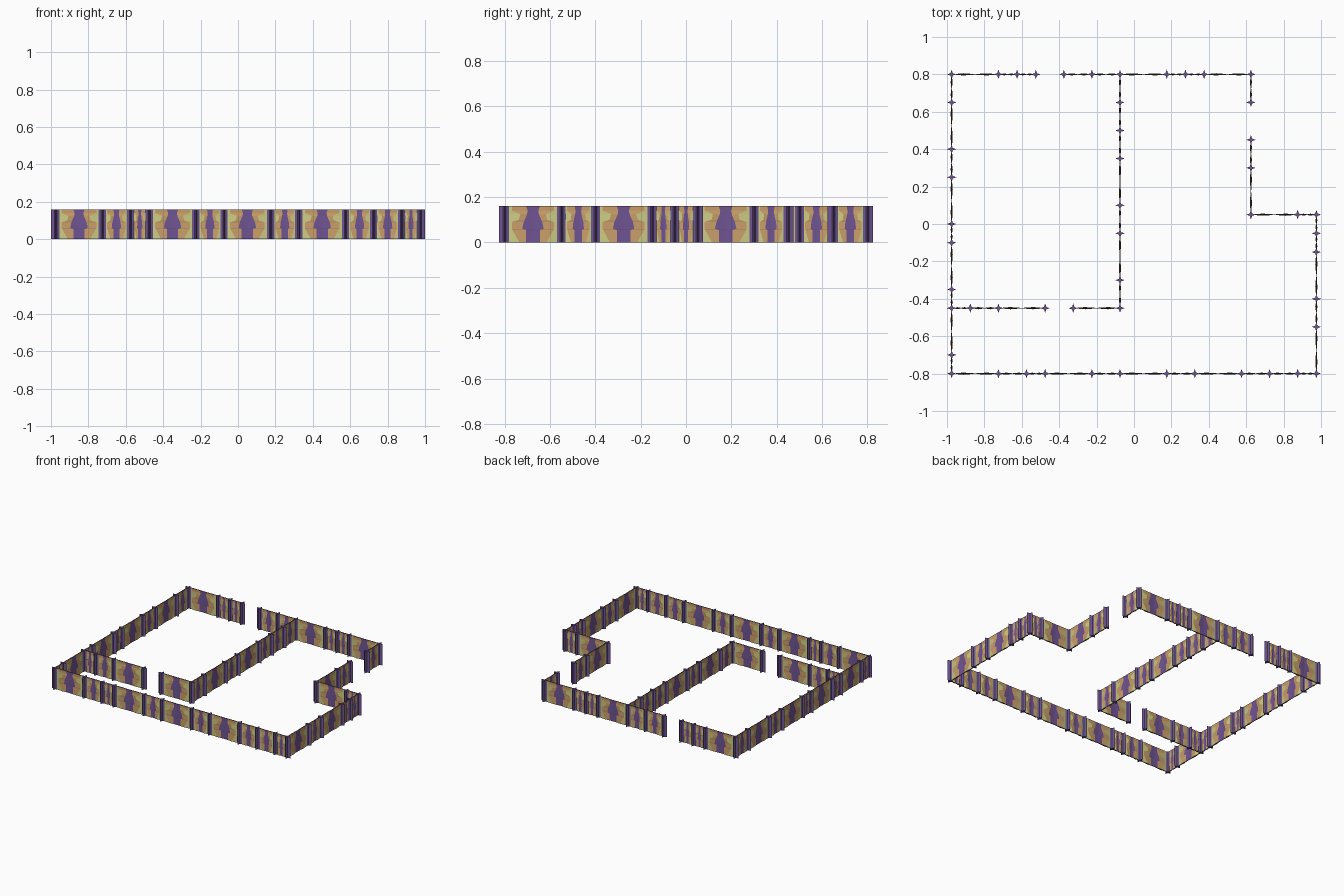
import bpy
import math

if "Cube" in bpy.data.objects:
    bpy.data.objects.remove(bpy.data.objects["Cube"])

HEIGHT = 0.16
TIP, INNER = 0.025, 0.009   # star post radii


def material(name, rgb):
    m = bpy.data.materials.new(name)
    m.diffuse_color = (*rgb, 1)
    m.use_nodes = True
    m.node_tree.nodes["Principled BSDF"].inputs["Base Color"].default_value = m.diffuse_color
    return m


purple = material("purple", (0.16, 0.09, 0.29))
orange = material("orange", (0.58, 0.34, 0.14))
yellow = material("yellow", (0.61, 0.60, 0.23))
dark = material("dark_edge", (0.08, 0.06, 0.05))

# Wall runs: axis, fixed coordinate, post positions along the run
RUNS = [
    ("x", 0.8, [-.975, -.725, -.625, -.525]),
    ("x", 0.8, [-.375, -.225, -.075, .175, .275, .375, .625]),
    ("y", -.975, [-.8, -.7, -.45, -.35, -.1, 0, .25, .4, .65, .8]),
    ("x", -.8, [-.975, -.725, -.575, -.475, -.225, -.075, .175, .325,
                .575, .725, .875, .975]),
    ("y", .975, [-.8, -.55, -.4, -.15, -.05, .05]),
    ("x", .05, [.625, .875, .975]),
    ("y", .625, [.05, .3, .45]),
    ("y", .625, [.65, .8]),
    ("y", -.075, [-.45, -.3, -.05, .1, .35, .5, .65, .8]),
    ("x", -.45, [-.975, -.875, -.725, -.475]),
    ("x", -.45, [-.325, -.075]),
]

# Panel pattern rows: height, purple half width, orange half width (panel = 1 wide)
ROWS = [(0, .14, .28), (.055, .14, .42), (.06, .22, .43), (.09, .19, .43),
        (.10, .17, .29), (.125, .12, .26), (.14, .11, .43), (.16, .14, .43)]
# Half thickness by distance from the panel middle
THICK = [(0, .0015), (.09, .0015), (.28, .006), (.42, .0035), (.5, .0015)]


def thickness(d):
    for (d0, t0), (d1, t1) in zip(THICK, THICK[1:]):
        if d <= d1 + 1e-6:
            return t0 + (t1 - t0) * (d - d0) / (d1 - d0)
    return THICK[-1][1]


def panel_mesh():
    verts, faces, mats = [], [], []
    n = 7
    for side in (-1, 1):
        for z, p, q in ROWS:
            for u in (-.5, -q, -p, 0, p, q, .5):
                verts.append((u, side * thickness(abs(u)), z))
    half = n * len(ROWS)
    for s in (0, 1):
        for r in range(len(ROWS) - 1):
            for c in range(n - 1):
                a = s * half + r * n + c
                f = [a, a + 1, a + n + 1, a + n]
                faces.append(f[::-1] if s else f)
                mats.append((2, 1, 0, 0, 1, 2)[c])
    # top and bottom caps
    last = n * (len(ROWS) - 1)
    for c in range(n - 1):
        faces.append([last + c, last + c + 1, half + last + c + 1, half + last + c])
        faces.append([half + c, half + c + 1, c + 1, c])
        mats += [3, 3]
    # end caps
    for r in range(len(ROWS) - 1):
        a, b = r * n, r * n + n - 1
        faces.append([half + a, a, a + n, half + a + n])
        faces.append([b, half + b, half + b + n, b + n])
        mats += [3, 3]
    me = bpy.data.meshes.new("panel")
    me.from_pydata(verts, [], faces)
    for m in (purple, orange, yellow, dark):
        me.materials.append(m)
    for poly, i in zip(me.polygons, mats):
        poly.material_index = i
    return me


def post_mesh():
    ring = []
    for i in range(8):
        r = INNER if i % 2 else TIP
        ring.append((r * math.cos(i * math.pi / 4), r * math.sin(i * math.pi / 4)))
    verts = [(x, y, z) for z in (0, HEIGHT) for x, y in ring]
    faces = [[i, (i + 1) % 8, (i + 1) % 8 + 8, i + 8] for i in range(8)]
    faces += [list(range(7, -1, -1)), list(range(8, 16))]
    me = bpy.data.meshes.new("post")
    me.from_pydata(verts, [], faces)
    me.materials.append(purple)
    return me


def place(name, mesh, x, y, angle=0, length=1):
    ob = bpy.data.objects.new(name, mesh)
    ob.location = (x, y, 0)
    ob.rotation_euler.z = angle
    ob.scale.x = length
    bpy.context.collection.objects.link(ob)


panel, post = panel_mesh(), post_mesh()
posts = set()
for axis, fixed, stops in RUNS:
    for s in stops:
        posts.add((s, fixed) if axis == "x" else (fixed, s))
    # wall panels between neighbouring posts
    for a, b in zip(stops, stops[1:]):
        mid, length = (a + b) / 2, b - a - 0.035
        if axis == "x":
            place("wall_panel", panel, mid, fixed, 0, length)
        else:
            place("wall_panel", panel, fixed, mid, math.pi / 2, length)

# star posts, one at every joint
for x, y in sorted(posts):
    place("star_post", post, x, y)
